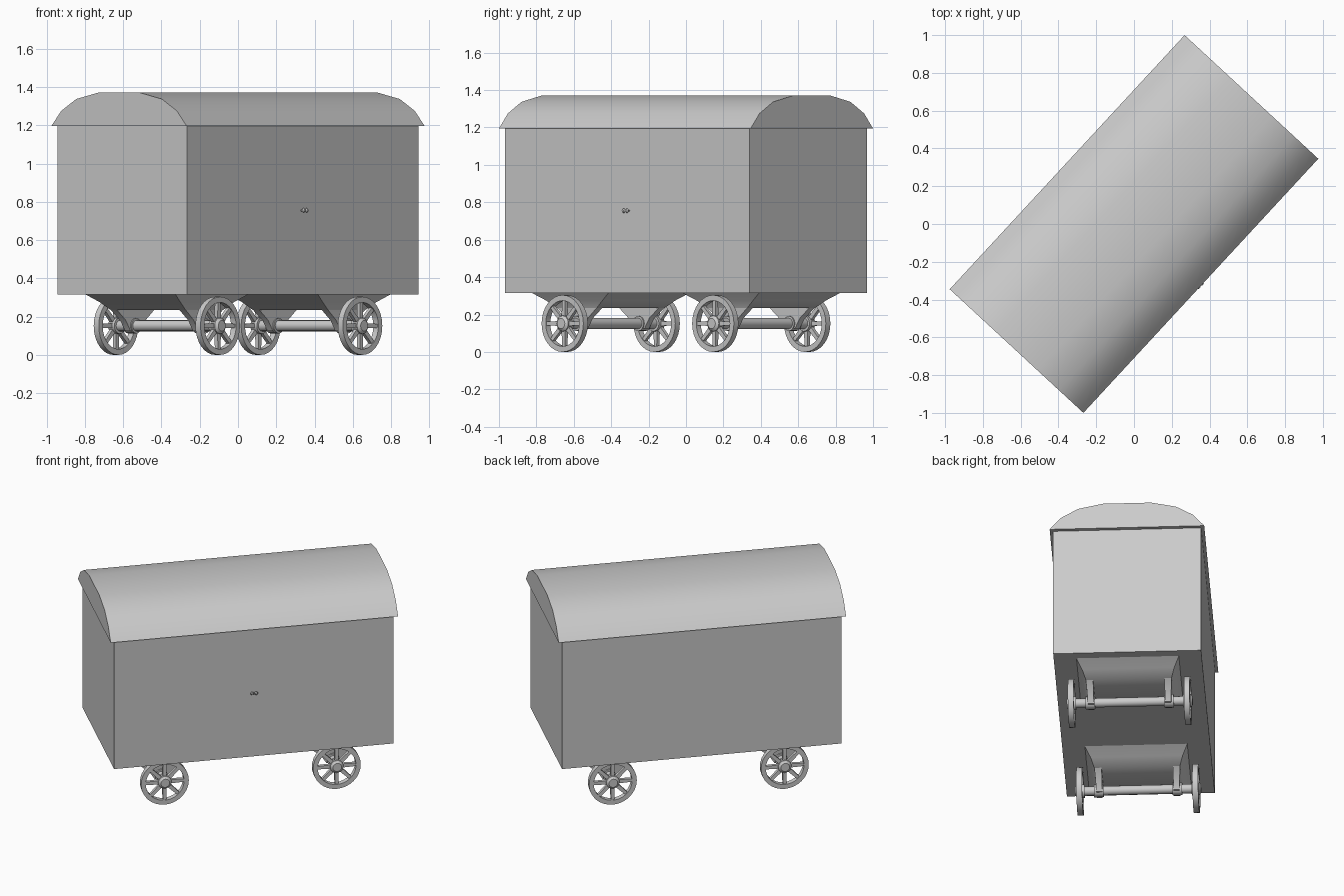
import bpy, bmesh, math
from mathutils import Matrix, Vector

if "Cube" in bpy.data.objects:
    bpy.data.objects.remove(bpy.data.objects["Cube"])

# Wagon is built along local X (length), Y (width), then turned about Z
TURN = Matrix.Rotation(math.radians(47.25), 4, 'Z')
gray = bpy.data.materials.new("plain_gray")
gray.diffuse_color = (0.6, 0.6, 0.6, 1)
gray.use_nodes = True
gray.node_tree.nodes["Principled BSDF"].inputs["Base Color"].default_value = gray.diffuse_color


def finish(name, bm, smooth=None):
    bmesh.ops.recalc_face_normals(bm, faces=bm.faces)
    bm.transform(TURN)
    me = bpy.data.meshes.new(name)
    bm.to_mesh(me)
    bm.free()
    me.materials.append(gray)
    ob = bpy.data.objects.new(name, me)
    bpy.context.collection.objects.link(ob)
    if smooth:
        bpy.ops.object.select_all(action='DESELECT')
        ob.select_set(True)
        bpy.context.view_layer.objects.active = ob
        bpy.ops.object.shade_smooth_by_angle(angle=math.radians(smooth))
    return ob


def loft(bm, rings):
    """Closed solid through matching rings of points."""
    vs = [[bm.verts.new(p) for p in r] for r in rings]
    n = len(vs[0])
    for a, b in zip(vs, vs[1:]):
        for i in range(n):
            bm.faces.new((a[i], a[(i + 1) % n], b[(i + 1) % n], b[i]))
    bm.faces.new(vs[0])
    bm.faces.new(vs[-1])


def rect(x0, x1, y0, y1, z):
    return [(x0, y0, z), (x1, y0, z), (x1, y1, z), (x0, y1, z)]


def rod(bm, x, y0, y1, z, r, seg=16, r2=None):
    """Cylinder or cone along the width axis."""
    ring = lambda y, rr: [(x + rr * math.cos(2 * math.pi * i / seg), y,
                           z + rr * math.sin(2 * math.pi * i / seg)) for i in range(seg)]
    loft(bm, [ring(y0, r), ring(y1, r if r2 is None else r2)])


# Body box
bm = bmesh.new()
loft(bm, [rect(-.89, .89, -.461, .461, z) for z in (.315, 1.197)])
finish("wagon_body", bm)

# Curved roof
half = [(.482, 1.195), (.412, 1.275), (.305, 1.337), (.15, 1.37)]
prof = half + [(-y, z) for y, z in reversed(half)]
bm = bmesh.new()
loft(bm, [[(x, y, z) for y, z in prof] for x in (-.916, .916)])
finish("roof", bm, 40)

# Pair of door knobs on one long side
bm = bmesh.new()
for x in (-.012, .012):
    rod(bm, x, -.461, -.475, .755, .005, 8)
    rod(bm, x, -.472, -.478, .755, .006, 10, .012)
    rod(bm, x, -.478, -.486, .755, .012, 10, .007)
finish("door_knobs", bm, 40)

AXLE_Z = .152


def wheel(name, cx, side):
    bm = bmesh.new()
    seg, t = 32, .018
    cy = side * .362
    # rim
    section = [(.152, -t), (.152, t), (.122, t), (.122, -t)]
    rings = [[bm.verts.new((cx + r * math.cos(a), cy + y, AXLE_Z + r * math.sin(a)))
              for r, y in section] for a in (2 * math.pi * i / seg for i in range(seg))]
    for i in range(seg):
        a, b = rings[i], rings[(i + 1) % seg]
        for j in range(4):
            k = (j + 1) % 4
            bm.faces.new((a[j], a[k], b[k], b[j]))
    # spokes
    for i in range(8):
        m = (Matrix.Translation((cx, cy, AXLE_Z)) @
             Matrix.Rotation(2 * math.pi * i / 8, 4, 'Y'))
        loft(bm, [[m @ Vector(p) for p in rect(-w, w, -.011, .011, z)]
                  for w, z in ((.013, .03), (.010, .126))])
    # hub
    rod(bm, cx, cy - side * .028, cy + side * .018, AXLE_Z, .042, 20)
    rod(bm, cx, cy + side * .018, cy + side * .03, AXLE_Z, .042, 20, .028)
    finish(name, bm, 35)


for label, cx in (("rear", -.548), ("front", .548)):
    for side_name, s in (("left", 1), ("right", -1)):
        wheel(f"{label}_{side_name}_wheel", cx, s)

    # axle with collars under the bracket legs
    bm = bmesh.new()
    rod(bm, cx, -.36, .36, AXLE_Z, .029, 16)
    for s in (-1, 1):
        rod(bm, cx, s * .215, s * .275, AXLE_Z, .04, 16)
    finish(f"{label}_axle", bm, 35)

    # tapered bracket with two legs
    bm = bmesh.new()
    loft(bm, [rect(cx - u, cx + u, -v, v, z)
              for u, v, z in ((.28, .32, .316), (.205, .287, .275), (.145, .267, .235))])
    for s in (-1, 1):
        loft(bm, [rect(cx - u, cx + u, s * .222, s * v, z)
                  for u, v, z in ((.145, .267, .236), (.075, .262, .18), (.04, .26, .125))])
    finish(f"{label}_bracket", bm, 35)
